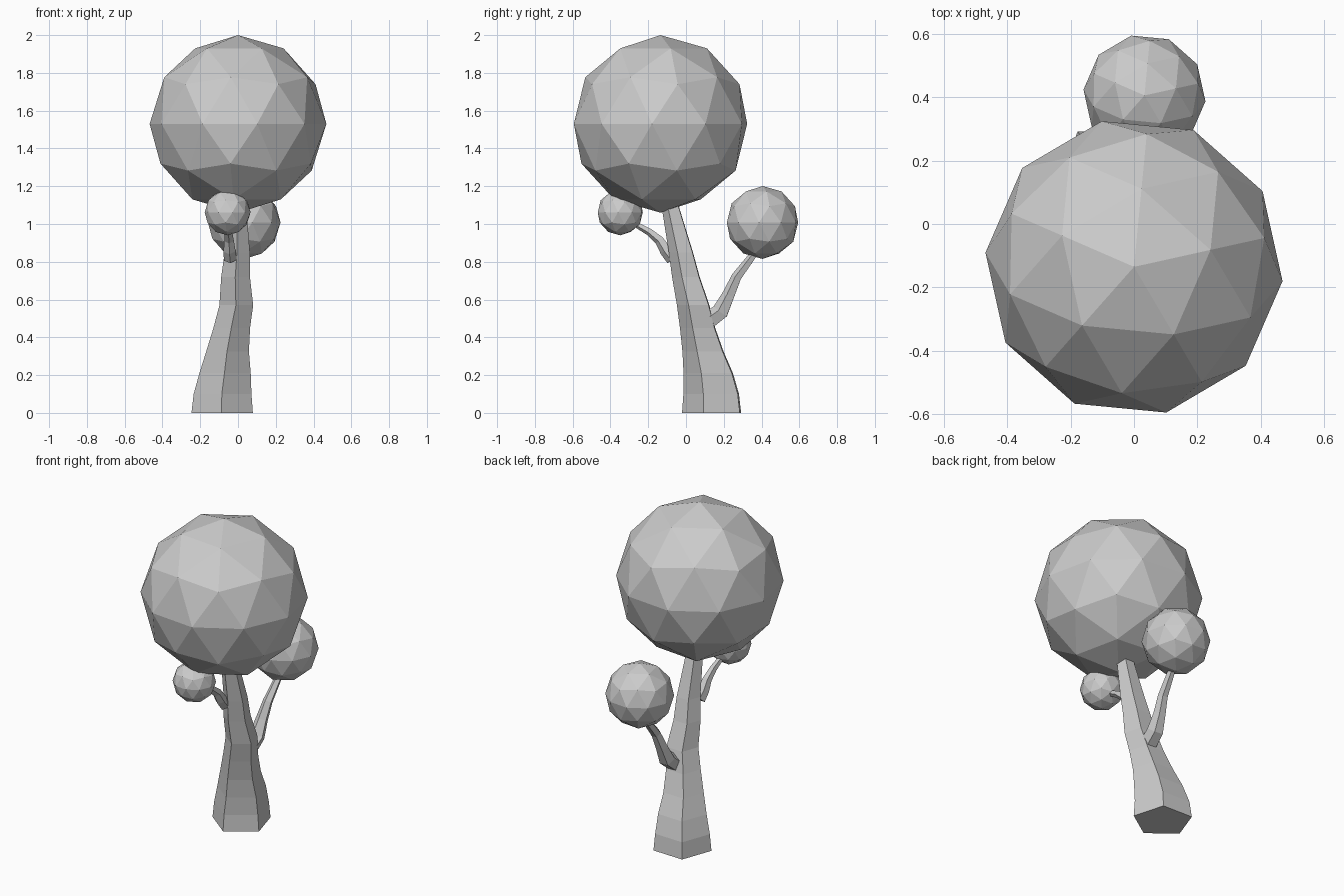
import bpy, bmesh, math
from mathutils import Vector

if "Cube" in bpy.data.objects:
    bpy.data.objects.remove(bpy.data.objects["Cube"])


def tube(name, path, sides=5, upright=False, start=-90):
    """Flat-faced tapering tube through (x, y, z, radius) points."""
    bm = bmesh.new()
    pts = [Vector(p[:3]) for p in path]
    rings = []
    for i, p in enumerate(pts):
        t = (pts[min(i + 1, len(pts) - 1)] - pts[max(i - 1, 0)]).normalized()
        if upright:
            t = Vector((0, 0, 1))
        v = t.cross(Vector((1, 0, 0))).normalized()
        u = v.cross(t)
        ring = []
        for k in range(sides):
            a = math.radians(start) + 2 * math.pi * k / sides
            ring.append(bm.verts.new(p + path[i][3] * (math.cos(a) * u + math.sin(a) * v)))
        rings.append(ring)
    for a, b in zip(rings, rings[1:]):
        for k in range(sides):
            n = (k + 1) % sides
            bm.faces.new((a[k], a[n], b[n], b[k]))
    bm.faces.new(rings[0][::-1])
    bm.faces.new(rings[-1])
    bmesh.ops.recalc_face_normals(bm, faces=bm.faces)
    mesh = bpy.data.meshes.new(name)
    bm.to_mesh(mesh)
    bm.free()
    bpy.context.collection.objects.link(bpy.data.objects.new(name, mesh))


def foliage(name, centre, radius):
    """Low-poly leaf ball."""
    bpy.ops.mesh.primitive_ico_sphere_add(subdivisions=2, radius=radius, location=centre,
                                          rotation=(0, 0, math.radians(12.5)))
    bpy.context.object.name = name


# Leaning five-sided trunk
tube("trunk", [
    (-0.082, 0.150, 0.00, 0.171), (-0.080, 0.147, 0.10, 0.161),
    (-0.067, 0.130, 0.21, 0.143), (-0.054, 0.100, 0.325, 0.119),
    (-0.032, 0.070, 0.45, 0.102), (-0.008, 0.046, 0.57, 0.094),
    (-0.012, 0.006, 0.72, 0.080), (-0.003, -0.021, 0.85, 0.070),
    (-0.003, -0.050, 0.97, 0.060), (-0.003, -0.088, 1.13, 0.047)],
    upright=True, start=-92)

# Branches
tube("back_branch", [
    (-0.005, 0.125, 0.490, 0.050), (0.0, 0.185, 0.535, 0.048),
    (0.005, 0.228, 0.625, 0.036), (0.015, 0.270, 0.720, 0.029),
    (0.028, 0.375, 0.860, 0.020)])
tube("front_branch", [
    (-0.040, -0.070, 0.815, 0.036), (-0.045, -0.105, 0.860, 0.034),
    (-0.047, -0.140, 0.915, 0.027), (-0.050, -0.195, 0.960, 0.021),
    (-0.055, -0.285, 1.010, 0.015)])

# Leaf balls
foliage("crown", (0, -0.135, 1.53), 0.47)
foliage("back_leaf_ball", (0.033, 0.405, 1.008), 0.193)
foliage("front_leaf_ball", (-0.055, -0.348, 1.062), 0.122)
